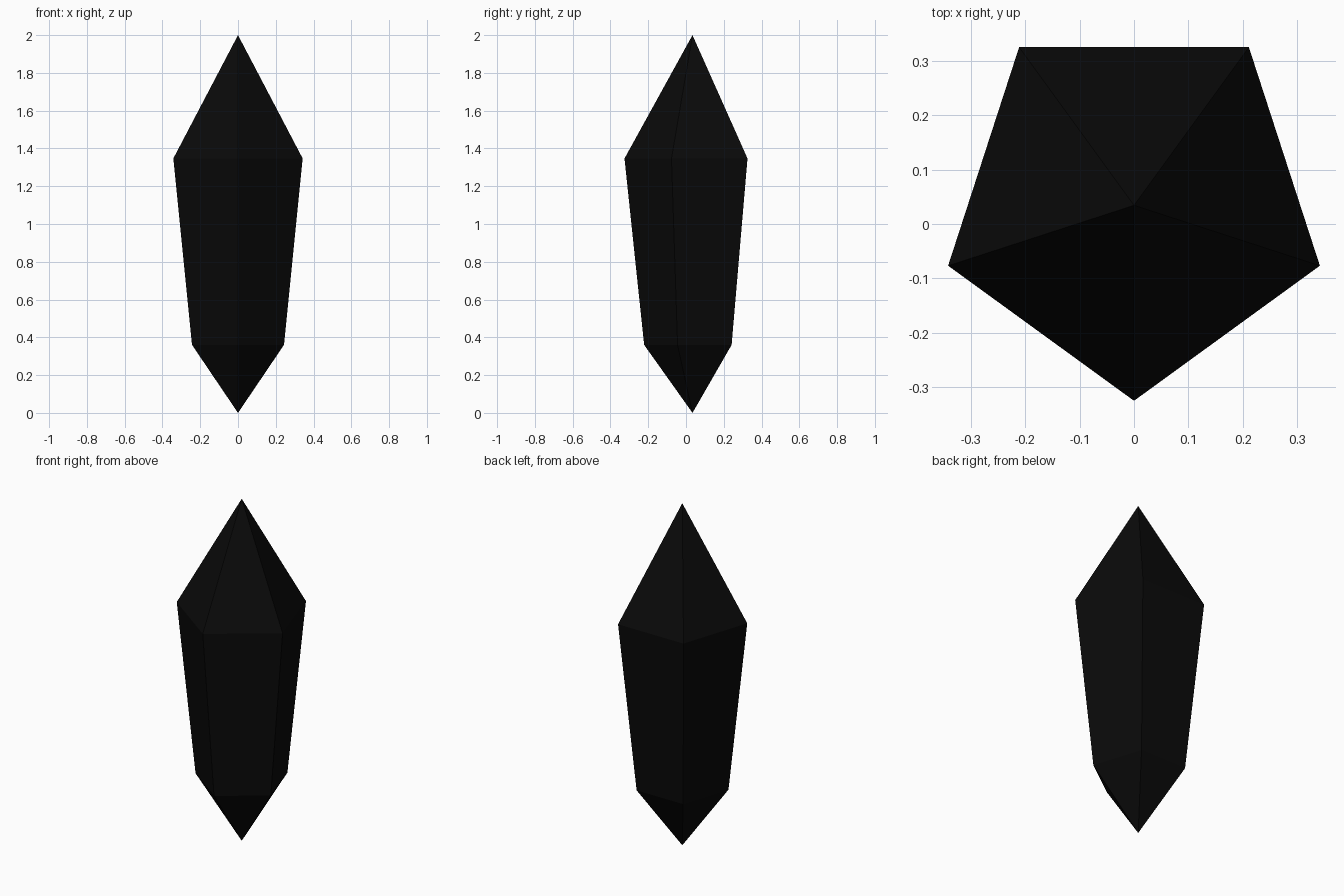
import bpy, bmesh, math

if "Cube" in bpy.data.objects:
    bpy.data.objects.remove(bpy.data.objects["Cube"])

SIDES = 5
RADIUS_TOP, RADIUS_LOW = 0.36, 0.256
Z_TOP, Z_LOW, HEIGHT = 1.347, 0.36, 2.0
CENTRE_Y = RADIUS_TOP * (1 - math.cos(math.pi / SIDES)) / 2


def ring(bm, radius, z):
    """Pentagon of vertices with one corner facing the front."""
    angles = [-math.pi / 2 + math.tau * i / SIDES for i in range(SIDES)]
    return [bm.verts.new((radius * math.cos(a), CENTRE_Y + radius * math.sin(a), z))
            for a in angles]


# Crystal: bottom point, tapered body, top point
bm = bmesh.new()
bottom = bm.verts.new((0, CENTRE_Y, 0))
low = ring(bm, RADIUS_LOW, Z_LOW)
top = ring(bm, RADIUS_TOP, Z_TOP)
tip = bm.verts.new((0, CENTRE_Y, HEIGHT))
for i in range(SIDES):
    j = (i + 1) % SIDES
    bm.faces.new((bottom, low[j], low[i]))
    bm.faces.new((low[i], low[j], top[j], top[i]))
    bm.faces.new((top[i], top[j], tip))
bmesh.ops.recalc_face_normals(bm, faces=bm.faces)

mesh = bpy.data.meshes.new("crystal")
bm.to_mesh(mesh)
bm.free()
crystal = bpy.data.objects.new("crystal", mesh)
bpy.context.collection.objects.link(crystal)

# Near-black colour
black = bpy.data.materials.new("black_crystal")
black.diffuse_color = (0.003, 0.003, 0.003, 1)
black.use_nodes = True
black.node_tree.nodes["Principled BSDF"].inputs["Base Color"].default_value = black.diffuse_color
mesh.materials.append(black)
